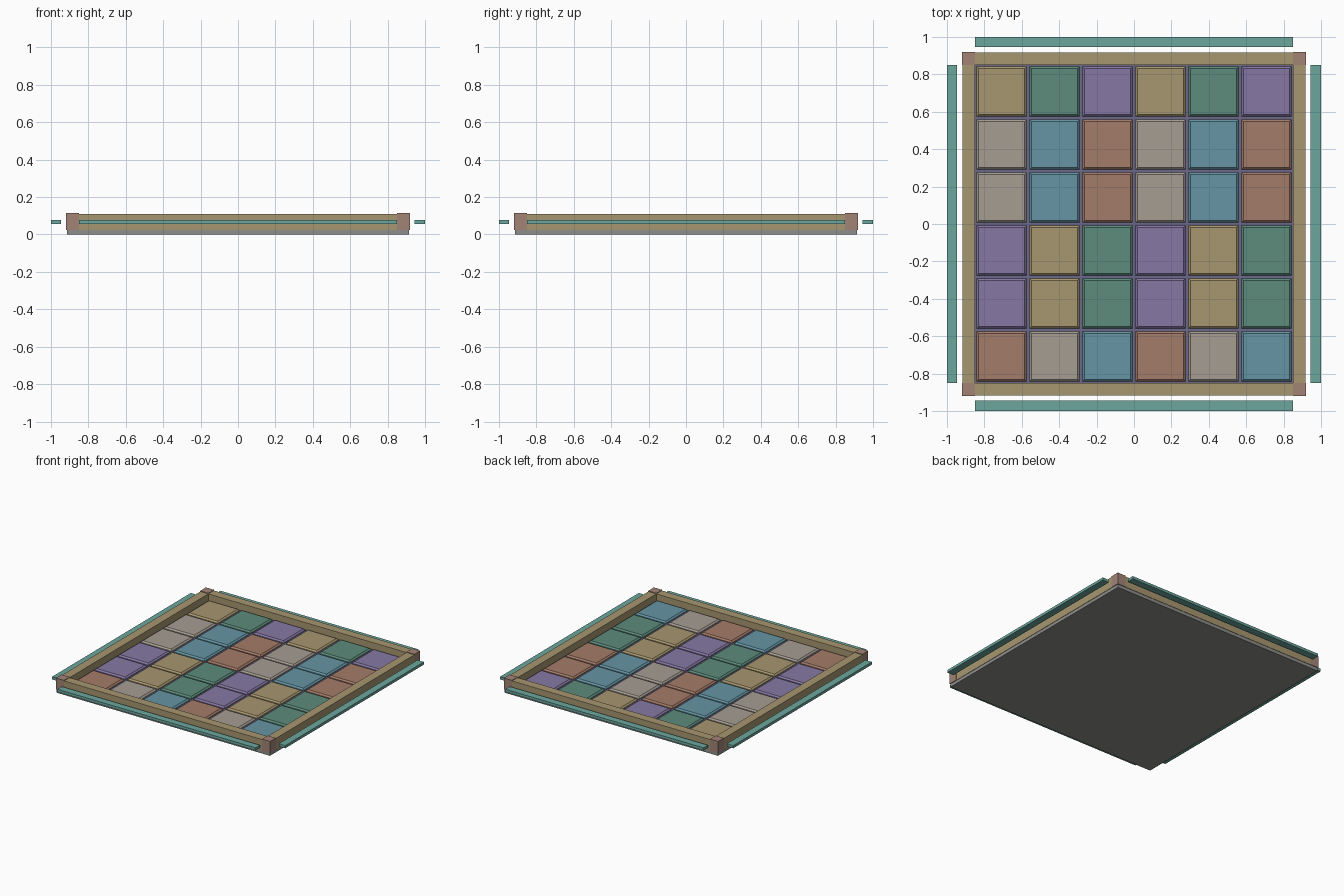
import bpy, bmesh
from mathutils import Matrix

if "Cube" in bpy.data.objects:
    bpy.data.objects.remove(bpy.data.objects["Cube"])

def material(name, rgb):
    m = bpy.data.materials.new(name)
    m.diffuse_color = (*rgb, 1)
    m.use_nodes = True
    m.node_tree.nodes["Principled BSDF"].inputs["Base Color"].default_value = m.diffuse_color
    return m

OLIVE = material("sand", (0.39, 0.31, 0.16))
GREEN = material("green", (0.11, 0.26, 0.20))
PURPLE = material("purple", (0.24, 0.19, 0.37))
STONE = material("stone", (0.38, 0.34, 0.29))
BLUE = material("blue", (0.13, 0.30, 0.37))
RUST = material("rust", (0.37, 0.20, 0.14))
TEAL = material("teal", (0.15, 0.38, 0.34))
BROWN = material("brown", (0.36, 0.23, 0.18))
GRID = material("violet_grey", (0.15, 0.14, 0.26))
BASE = material("base_grey", (0.27, 0.27, 0.26))

def box(name, x, y, z, mat, chamfer=0):
    """Box from (min, max) ranges, with an optional chamfered top rim."""
    bm = bmesh.new()
    spans = [b - a for a, b in (x, y, z)]
    mids = [(a + b) / 2 for a, b in (x, y, z)]
    bmesh.ops.create_cube(bm, size=1, matrix=Matrix.Translation(mids) @ Matrix.Diagonal((*spans, 1)))
    if chamfer:
        rim = [e for e in bm.edges if all(v.co.z > mids[2] for v in e.verts)]
        bmesh.ops.bevel(bm, geom=rim, offset=chamfer, segments=1, affect='EDGES')
    mesh = bpy.data.meshes.new(name)
    bm.to_mesh(mesh)
    bm.free()
    mesh.materials.append(mat)
    ob = bpy.data.objects.new(name, mesh)
    bpy.context.collection.objects.link(ob)
    return ob

HALF, OUT = 0.85, 0.92
PITCH = 2 * HALF / 6

# Base plate
box("base_plate", (-0.915, 0.915), (-0.915, 0.915), (0, 0.03), BASE)

# Frame rails and the floating trim strips outside them
for s in (-1, 1):
    side = "right" if s > 0 else "left"
    end = "back" if s > 0 else "front"
    rail = tuple(sorted((s * HALF, s * 0.918)))
    trim = tuple(sorted((s * 0.945, s * 1.0)))
    box(side + "_rail", rail, (-HALF, HALF), (0.025, 0.11), OLIVE)
    box(end + "_rail", (-HALF, HALF), rail, (0.025, 0.11), OLIVE)
    box(side + "_trim", trim, (-HALF, HALF), (0.056, 0.077), TEAL)
    box(end + "_trim", (-HALF, HALF), trim, (0.056, 0.077), TEAL)

# Corner posts
for sx in (-1, 1):
    for sy in (-1, 1):
        box("corner_post", tuple(sorted((sx * HALF, sx * OUT))),
            tuple(sorted((sy * HALF, sy * OUT))), (0.025, 0.115), BROWN)

# Divider grid between the tiles
for i in range(7):
    c = -HALF + i * PITCH
    strip = (max(c - 0.007, -HALF), min(c + 0.007, HALF))
    box("divider_lengthwise", strip, (-HALF, HALF), (0.03, 0.055), GRID)
    box("divider_crosswise", (-HALF, HALF), strip, (0.03, 0.055), GRID)

# Tiles: each row repeats a run of three colours, listed front to back
warm, cool = (RUST, STONE, BLUE), (PURPLE, OLIVE, GREEN)
rows = [(warm, 0), (cool, 0), (cool, 0), (warm, 1), (warm, 1), (cool, 1)]
for j, (colours, shift) in enumerate(rows):
    for i in range(6):
        cx, cy = -HALF + (i + 0.5) * PITCH, -HALF + (j + 0.5) * PITCH
        box("tile", (cx - 0.133, cx + 0.133), (cy - 0.133, cy + 0.133),
            (0.03, 0.07), colours[(i + shift) % 3], 0.011)
